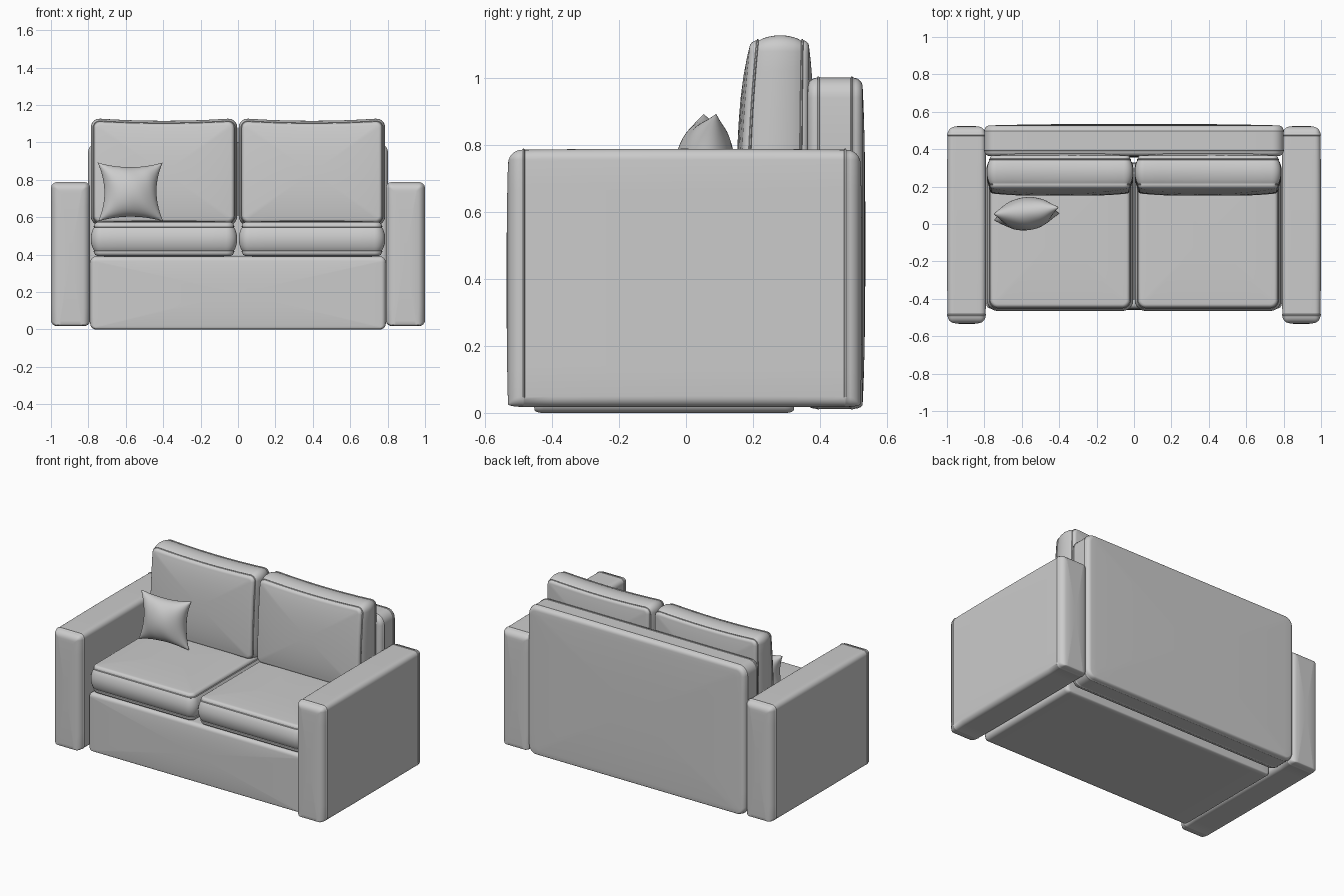
import bpy, bmesh
from math import sin, cos, pi, radians
from mathutils import Vector, Matrix

if "Cube" in bpy.data.objects:
    bpy.data.objects.remove(bpy.data.objects["Cube"])


def finish(name, bm, warp=None):
    if warp:
        for v in bm.verts:
            v.co = warp(v.co)
    bmesh.ops.recalc_face_normals(bm, faces=bm.faces[:])
    mesh = bpy.data.meshes.new(name)
    bm.to_mesh(mesh)
    bm.free()
    ob = bpy.data.objects.new(name, mesh)
    bpy.context.collection.objects.link(ob)
    bpy.ops.object.select_all(action='DESELECT')
    ob.select_set(True)
    bpy.context.view_layer.objects.active = ob
    bpy.ops.object.shade_smooth_by_angle(angle=radians(50))
    return ob


def outline(hu, hv, radius, inset, base):
    """Rounded rectangle; the lower edge is inset by a fraction 'base'."""
    r = max(radius - inset, radius * 0.25)
    x, top, bot = hu - inset - r, hv - inset - r, -hv + inset * base + r
    pts = []
    for i, (cx, cy) in enumerate([(x, top), (-x, top), (-x, bot), (x, bot)]):
        for k in range(7):
            a = pi / 2 * (i + k / 6)
            pts.append(Vector((cx + r * cos(a), cy + r * sin(a))))
    full = []
    for i, p in enumerate(pts):
        full.append(p)
        if i % 7 == 6:
            q = pts[(i + 1) % len(pts)]
            full += [p.lerp(q, k / 8) for k in range(1, 8)]
    return full


def slab(name, lo, hi, axis, radius, edge, puff=0.0, bulge=0.0, seam=0.004,
         base=1.0, warp=None):
    """Upholstered block: rounded outline, rounded rims, piping and puffed faces."""
    lo, hi = Vector(lo), Vector(hi)
    mid, half = (lo + hi) / 2, (hi - lo) / 2
    iu, iv, iw = {'x': (1, 2, 0), 'y': (0, 2, 1), 'z': (0, 1, 2)}[axis]
    hu, hv, hw = half[iu] - bulge, half[iv] - bulge, half[iw] - puff
    # each ring: (inset, scale, distance along the thickness)
    rings = [(edge, s, -hw - puff * (1 - s ** 3)) for s in (0.15, 0.4, 0.65, 0.85, 0.95)]
    for k in range(7):
        a = pi / 2 * k / 6
        rings.append((edge * (1 - sin(a)), 1, -hw + edge * (1 - cos(a))))
    w0 = -hw + edge
    rings += [(-seam, 1, w0 + 0.002), (-seam, 1, w0 + 0.006), (0, 1, w0 + 0.008)]
    w1 = w0 + 0.008
    for k in range(1, 7):
        t = k / 12
        rings.append((-bulge * sin(pi * t) ** 0.75, 1, w1 * (1 - 2 * t)))
    rings += [(i, s, -w) for i, s, w in rings[-2::-1]]
    bm = bmesh.new()

    def vert(u, v, w):
        co = mid.copy()
        co[iu] += u
        co[iv] += v
        co[iw] += w
        return bm.verts.new(co)

    loops = [[vert(p.x * s, p.y * s, w) for p in outline(hu, hv, radius, i, base)]
             for i, s, w in rings]
    n = len(loops[0])
    for a, b in zip(loops, loops[1:]):
        for j in range(n):
            bm.faces.new((a[j], a[(j + 1) % n], b[(j + 1) % n], b[j]))
    bm.faces.new(loops[0])
    bm.faces.new(loops[-1])
    return finish(name, bm, warp)


def back_cushion_shape(co):
    """Lean the front back towards the top and dip the top edge."""
    up = (co.z - 0.56) / 0.56
    front = max(0, min(1, (0.375 - co.y) / 0.2))
    u = (abs(co.x) - 0.395) / 0.39
    return Vector((co.x, co.y + 0.03 * front * up ** 2,
                   co.z - 0.014 * max(up, 0) ** 3 * (1 - u * u)))


# Base and back panel
slab("base", (-0.79, -0.46, 0.0), (0.79, 0.33, 0.39), 'y', 0.03, 0.025,
     puff=0.008, seam=0.0, base=0.4)
slab("back_panel", (-0.8, 0.355, 0.012), (0.8, 0.535, 1.0), 'y', 0.06, 0.028,
     puff=0.008, seam=0.003, base=0.5)

# Arms and cushions, one of each per side
for side, s in (("left", -1), ("right", 1)):
    def span(a, b):
        return sorted((s * a, s * b))
    x0, x1 = span(0.79, 1.0)
    slab(side + "_arm", (x0, -0.535, 0.015), (x1, 0.525, 0.788), 'y', 0.03, 0.042,
         puff=0.004, bulge=0.003, seam=0.003, base=0.2)
    x0, x1 = span(0.004, 0.787)
    slab(side + "_seat_cushion", (x0, -0.465, 0.385), (x1, 0.36, 0.582), 'z', 0.04, 0.02,
         puff=0.008, bulge=0.018)
    slab(side + "_back_cushion", (x0, 0.148, 0.555), (x1, 0.38, 1.13), 'y', 0.035, 0.02,
         puff=0.014, bulge=0.016, warp=back_cushion_shape)

# Throw pillow: two puffed sheets with pinched corners, joined at the seam
bm = bmesh.new()
N = 28
for sgn in (-1, 1):
    grid = []
    for i in range(N + 1):
        for j in range(N + 1):
            u, v = -cos(pi * i / N), -cos(pi * j / N)
            t = max(0, (1 - u * u) * (1 - v * v))
            crease = 1 + 0.06 * sin(9 * u + 4 * v) * (u * u + v * v) / 2
            grid.append(bm.verts.new((0.175 * u * (1 - 0.2 * (1 - v * v)),
                                      sgn * 0.088 * t ** 0.5 * crease,
                                      0.158 * v * (1 - 0.16 * (1 - u * u)))))
    for i in range(N):
        for j in range(N):
            k = i * (N + 1) + j
            bm.faces.new((grid[k], grid[k + 1], grid[k + N + 2], grid[k + N + 1]))
bmesh.ops.remove_doubles(bm, verts=bm.verts[:], dist=0.0003)
pose = (Matrix.Translation((-0.575, 0.055, 0.735)) @ Matrix.Rotation(radians(6), 4, 'Z')
        @ Matrix.Rotation(radians(-6), 4, 'X'))
finish("throw_pillow", bm, lambda co: pose @ co)
